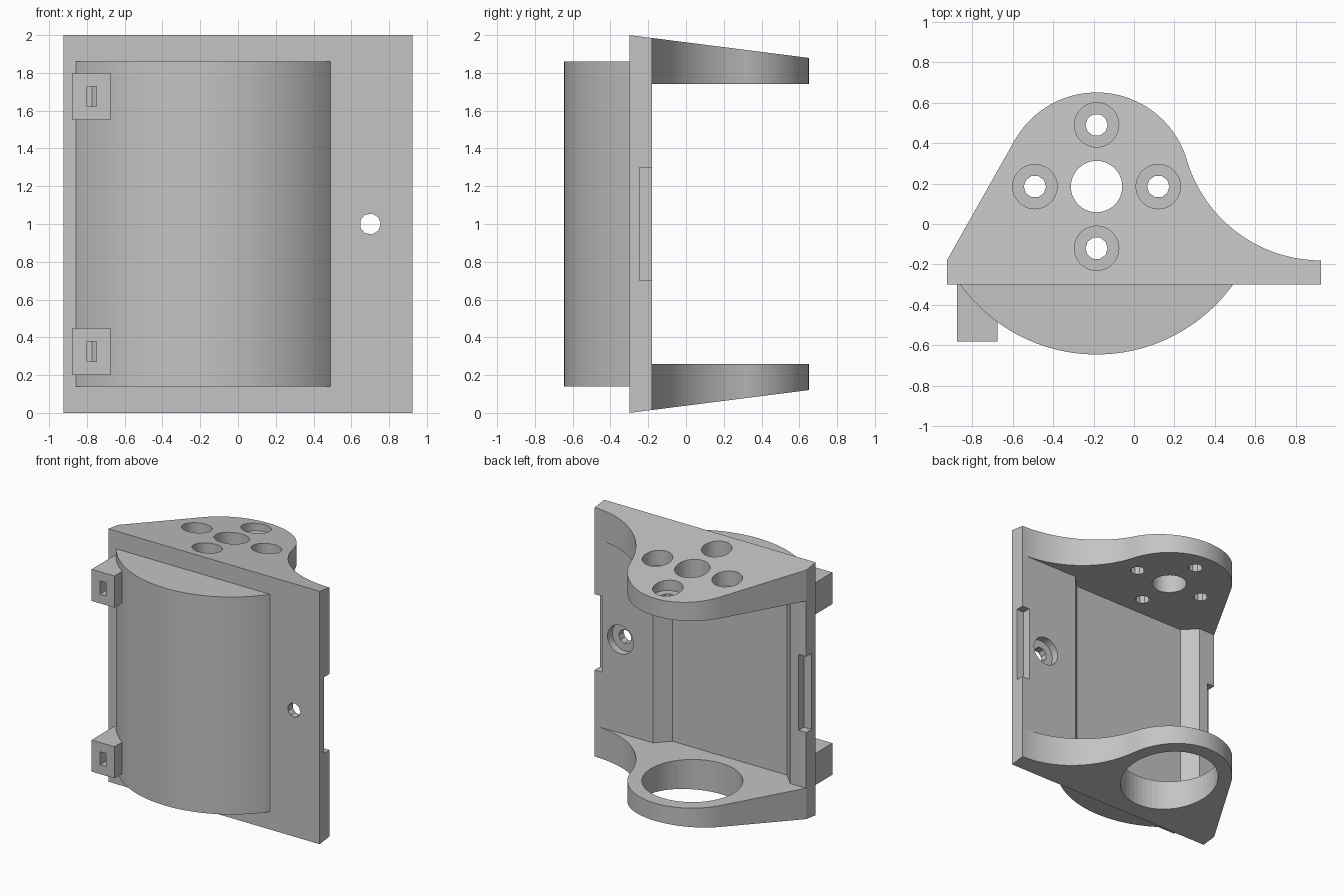
import bpy
import bmesh
from math import sin, cos, pi, atan2, asin, sqrt
from mathutils import Matrix

cube = bpy.data.objects.get("Cube")
if cube:
    bpy.data.objects.remove(cube, do_unlink=True)

grey = bpy.data.materials.new("plain grey")
grey.use_nodes = True
colour = (0.55, 0.55, 0.55, 1)
grey.diffuse_color = colour
grey.node_tree.nodes["Principled BSDF"].inputs["Base Color"].default_value = colour

CX, CY = -0.185, 0.185      # axis shared by the flanges, holes and bulge
FRONT, BACK = -0.30, -0.18  # faces of the mounting plate


def arc(x, y, r, a0, a1, n):
    return [(x + r * cos(a0 + (a1 - a0) * i / n), y + r * sin(a0 + (a1 - a0) * i / n))
            for i in range(n + 1)]


def circle(x, y, r, n):
    return arc(x, y, r, 0, 2 * pi, n)[:-1]


def rect(x0, x1, y0, y1):
    return [(x0, y0), (x1, y0), (x1, y1), (x0, y1)]


def prism(name, outline, z0, z1, slope=0.0, along_y=False):
    """Extrude an outline; slope tapers both ends towards the back."""
    bm = bmesh.new()
    low, high = [], []
    for x, y in outline:
        taper = slope * (y - FRONT)
        low.append(bm.verts.new((x, y, z0 + taper)))
        high.append(bm.verts.new((x, y, z1 - taper)))
    bm.faces.new(low[::-1])
    bm.faces.new(high)
    n = len(low)
    for i in range(n):
        j = (i + 1) % n
        bm.faces.new((low[i], low[j], high[j], high[i]))
    if along_y:
        bm.transform(Matrix.Rotation(pi / 2, 4, "X"))
    bmesh.ops.recalc_face_normals(bm, faces=bm.faces[:])
    mesh = bpy.data.meshes.new(name)
    bm.to_mesh(mesh)
    bm.free()
    mesh.materials.append(grey)
    obj = bpy.data.objects.new(name, mesh)
    bpy.context.collection.objects.link(obj)
    return obj


def cut(target, *args, **kwargs):
    cutter = prism("cutter", *args, **kwargs)
    cutter.hide_render = True
    mod = target.modifiers.new("cut", "BOOLEAN")
    mod.operation = "DIFFERENCE"
    mod.solver = "EXACT"
    mod.object = cutter
    bpy.context.view_layer.objects.active = target
    bpy.ops.object.modifier_apply(modifier=mod.name)
    bpy.data.objects.remove(cutter, do_unlink=True)


# Bracket outline: straight tangent, round nose, concave sweep to the plate end
EDGE, NOSE, SWEEP = 0.925, 0.465, 0.692
dx, dy = -EDGE - CX, BACK - CY
tangent = atan2(dy, dx) + 2 * pi - (pi / 2 - asin(NOSE / sqrt(dx * dx + dy * dy)))
sweep_y = BACK + SWEEP
join = atan2(sweep_y - CY, EDGE - CX)
outline = [(EDGE, FRONT)]
outline += arc(EDGE, sweep_y, SWEEP, 1.5 * pi, pi + join, 32)
outline += arc(CX, CY, NOSE, join, tangent, 48)[1:]
outline += [(-EDGE, BACK), (-EDGE, FRONT)]
bracket = prism("bracket_body", outline, 0, 2, slope=0.127)

# Open space between the flanges, with a shallow bevelled recess in the plate
cut(bracket, [(-2, 2), (-2, BACK), (-0.785, BACK), (-0.685, -0.283),
              (0.315, -0.283), (0.415, BACK), (2, BACK), (2, 2)], 0.26, 1.74)

# Upper flange: centre bore and four counterbored screw holes
cut(bracket, circle(CX, CY, 0.127, 40), 1.6, 2.2)
for i in range(4):
    hx = CX + 0.305 * cos(i * pi / 2)
    hy = CY + 0.305 * sin(i * pi / 2)
    cut(bracket, circle(hx, hy, 0.055, 10), 1.6, 2.2)
    cut(bracket, circle(hx, hy, 0.11, 36), 1.83, 2.2)

# Lower flange: large opening
cut(bracket, circle(CX, CY, 0.362, 56), -0.2, 0.5)

# Plate: counterbored fixing hole and a notch in each back edge
cut(bracket, circle(0.70, 1.0, 0.056, 9), 0.1, 0.4, along_y=True)
cut(bracket, circle(0.70, 1.0, 0.113, 36), 0.1, 0.24, along_y=True)
for side in (-1, 1):
    x0, x1 = sorted((side * 0.86, side * 1.1))
    cut(bracket, rect(x0, x1, -0.245, 0), 0.70, 1.30)

# Rounded bulge on the front of the plate
R = 0.83
half = asin((CY - FRONT) / R)
prism("front_bulge", arc(CX, CY, R, pi + half, 2 * pi - half, 60), 0.14, 1.86)

# Slotted blocks beside the bulge
for name, z in (("upper_block", 1.675), ("lower_block", 0.325)):
    block = prism(name, rect(-0.875, -0.675, -0.58, FRONT), z - 0.125, z + 0.125)
    cut(block, rect(-0.80, -0.75, -0.7, -0.4), z - 0.052, z + 0.052)
